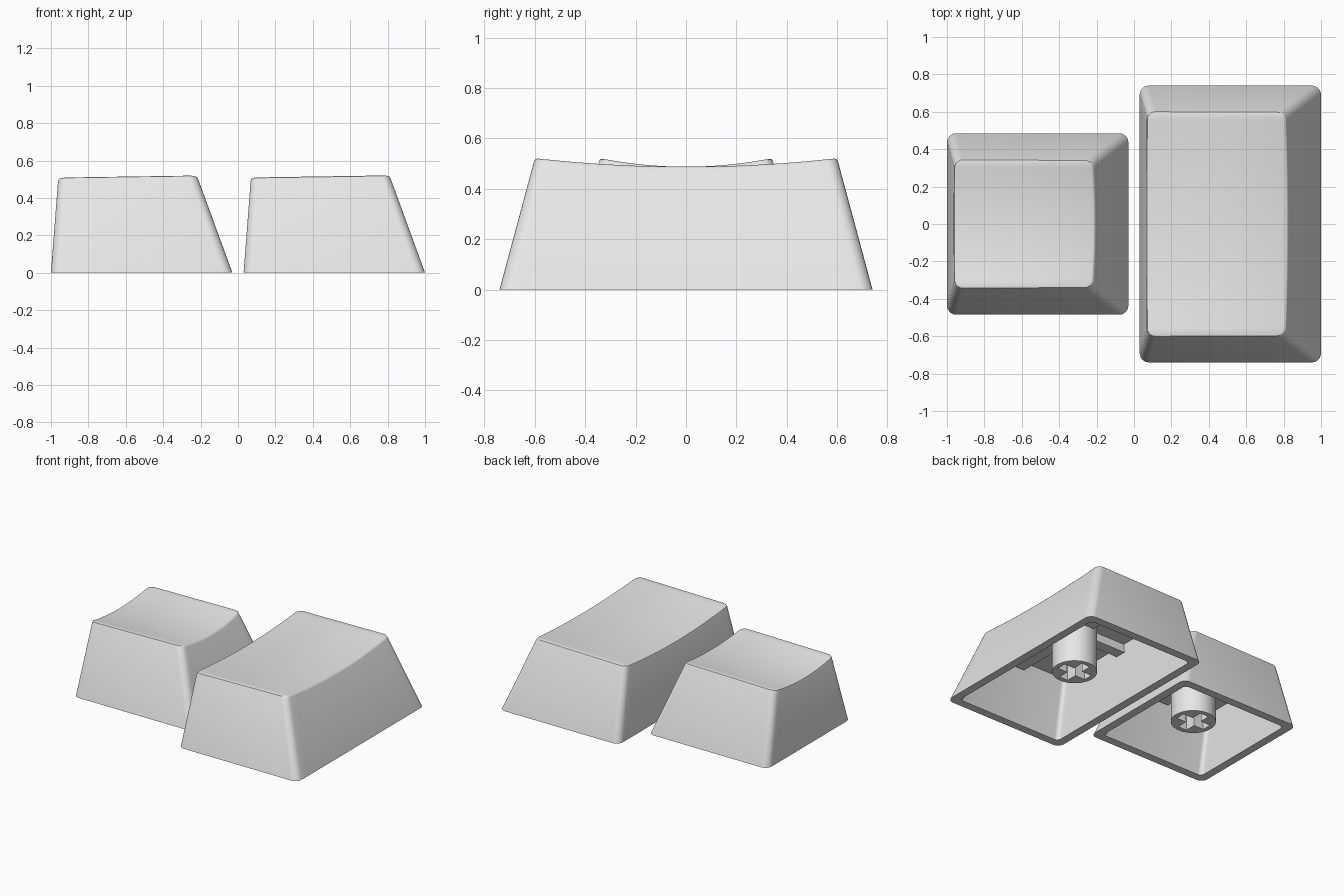
import bpy, bmesh, math

if "Cube" in bpy.data.objects:
    bpy.data.objects.remove(bpy.data.objects["Cube"])

grey = bpy.data.materials.new("light_grey_plastic")
grey.diffuse_color = (0.8, 0.8, 0.8, 1)
grey.use_nodes = True
grey.node_tree.nodes["Principled BSDF"].inputs["Base Color"].default_value = grey.diffuse_color

TOP = 0.52       # height where the tapered walls reach their top outline
CEILING = 0.41   # flat roof of the hollow underside


def finish(name, bm, x, angle=35):
    bmesh.ops.recalc_face_normals(bm, faces=bm.faces)
    mesh = bpy.data.meshes.new(name)
    bm.to_mesh(mesh)
    bm.free()
    mesh.materials.append(grey)
    ob = bpy.data.objects.new(name, mesh)
    bpy.context.collection.objects.link(ob)
    ob.location.x = x
    bpy.ops.object.select_all(action='DESELECT')
    ob.select_set(True)
    bpy.context.view_layer.objects.active = ob
    bpy.ops.object.shade_smooth_by_angle(angle=math.radians(angle))
    return ob


def outline(x0, x1, hy, r, arc=6, straight=24):
    """Rounded rectangle as rows of (left x, right x, y), front to back."""
    half = []
    for i in range(arc + 1):
        a = math.pi / 2 * i / arc
        half.append((r * (1 - math.sin(a)), -hy + r * (1 - math.cos(a))))
    rows = list(half)
    for i in range(1, straight):
        rows.append((0, (-hy + r) + 2 * (hy - r) * i / straight))
    rows += [(d, -y) for d, y in reversed(half)]
    return [(x0 + d, x1 - d, y) for d, y in rows]


def make_shell(name, x, hy_low, hy_top):
    bm = bmesh.new()

    def dish(px, py):
        return 0.517 + 0.016 * px - 0.034 * (1 - min(1, (py / hy_top) ** 2))

    def add_ring(points):
        """Closed loop: up the right side, back down the left."""
        left = [bm.verts.new(p[0]) for p in points]
        right = [bm.verts.new(p[1]) for p in points]
        return left, right

    def wall_ring(inset, r, z):
        t = z / TOP
        rows = outline(-0.485 + 0.04 * t + inset, 0.485 - 0.19 * t - inset,
                       hy_low + (hy_top - hy_low) * t - inset, r)
        return add_ring([((a, y, z), (b, y, z)) for a, b, y in rows])

    def dish_ring(inset, drop):
        low = outline(-0.485 + inset, 0.485 - inset, hy_low - inset, 0.05 - inset)
        high = outline(-0.445 + inset, 0.295 - inset, hy_top - inset, 0.045 - inset)
        rows = []
        for (a0, b0, y0), (a1, b1, y1) in zip(low, high):
            pair = []
            for p, q in ((a0, a1), (b0, b1)):
                z = 0.5
                for _ in range(6):
                    t = z / TOP
                    px, py = p + (q - p) * t, y0 + (y1 - y0) * t
                    z = dish(px, py) - drop
                pair.append((px, py, z))
            rows.append(pair)
        return add_ring(rows)

    def bridge(r0, r1):
        a = r0[1] + r0[0][::-1]
        b = r1[1] + r1[0][::-1]
        for i in range(len(a)):
            j = (i + 1) % len(a)
            bm.faces.new((a[i], a[j], b[j], b[i]))

    # Hollow inside, rim, tapered walls, rounded lip
    rings = [wall_ring(0.06, 0.03, CEILING), wall_ring(0.06, 0.03, 0),
             wall_ring(0, 0.05, 0), dish_ring(0, 0.012),
             dish_ring(0.003, 0.0035), dish_ring(0.011, 0)]
    for r0, r1 in zip(rings, rings[1:]):
        bridge(r0, r1)
    # Flat ceiling and dished top, both spanned side to side
    for left, right in (rings[0], rings[-1]):
        for i in range(len(left) - 1):
            bm.faces.new((left[i], right[i], right[i + 1], left[i + 1]))
    finish(name, bm, x)


def make_stem(name, x):
    """Round post with a cross-shaped socket open at the bottom."""
    bm = bmesh.new()
    rad, w, l, z0, zs, z1 = 0.15, 0.035, 0.115, 0.07, 0.3, CEILING + 0.02
    n = 48
    cross = []
    for k in range(4):
        c, s = round(math.cos(k * math.pi / 2)), round(math.sin(k * math.pi / 2))
        for px, py in ((l, -w), (l, w), (w, w)):
            cross.append((px * c - py * s, px * s + py * c))
    circle = [(rad * math.cos(2 * math.pi * i / n), rad * math.sin(2 * math.pi * i / n))
              for i in range(n)]

    def loop(pts, z):
        vs = [bm.verts.new((px, py, z)) for px, py in pts]
        return vs, [bm.edges.new((vs[i], vs[(i + 1) % len(vs)])) for i in range(len(vs))]

    def sides(a, b):
        for i in range(len(a)):
            j = (i + 1) % len(a)
            bm.faces.new((a[i], a[j], b[j], b[i]))

    c0, e0 = loop(circle, z0)
    c1, _ = loop(circle, z1)
    s0, f0 = loop(cross, z0)
    s1, _ = loop(cross, zs)
    bmesh.ops.triangle_fill(bm, use_beauty=True, use_dissolve=False, edges=e0 + f0)
    sides(c0, c1)
    sides(s0, s1)
    bm.faces.new(c1)
    bm.faces.new(s1)
    finish(name, bm, x)


def make_rib(name, x, x0, x1, y0, y1):
    bm = bmesh.new()
    bmesh.ops.create_cube(bm, size=1)
    z0, z1 = 0.35, CEILING + 0.02
    for v in bm.verts:
        v.co = ((x0 + x1) / 2 + v.co.x * (x1 - x0), (y0 + y1) / 2 + v.co.y * (y1 - y0),
                (z0 + z1) / 2 + v.co.z * (z1 - z0))
    finish(name, bm, x)


# Two caps: a square one and a tall one
for label, cx, low, top in (("square", -0.515, 0.485, 0.342), ("tall", 0.515, 0.74, 0.6)):
    make_shell(label + "_cap_shell", cx, low, top)
    make_stem(label + "_cap_stem", cx)
    reach = top - 0.03
    make_rib(label + "_left_rib", cx, -0.40, -0.12, -0.04, 0.04)
    make_rib(label + "_right_rib", cx, 0.12, 0.29, -0.04, 0.04)
    make_rib(label + "_front_rib", cx, -0.04, 0.04, -reach, -0.12)
    make_rib(label + "_back_rib", cx, -0.04, 0.04, 0.12, reach)
